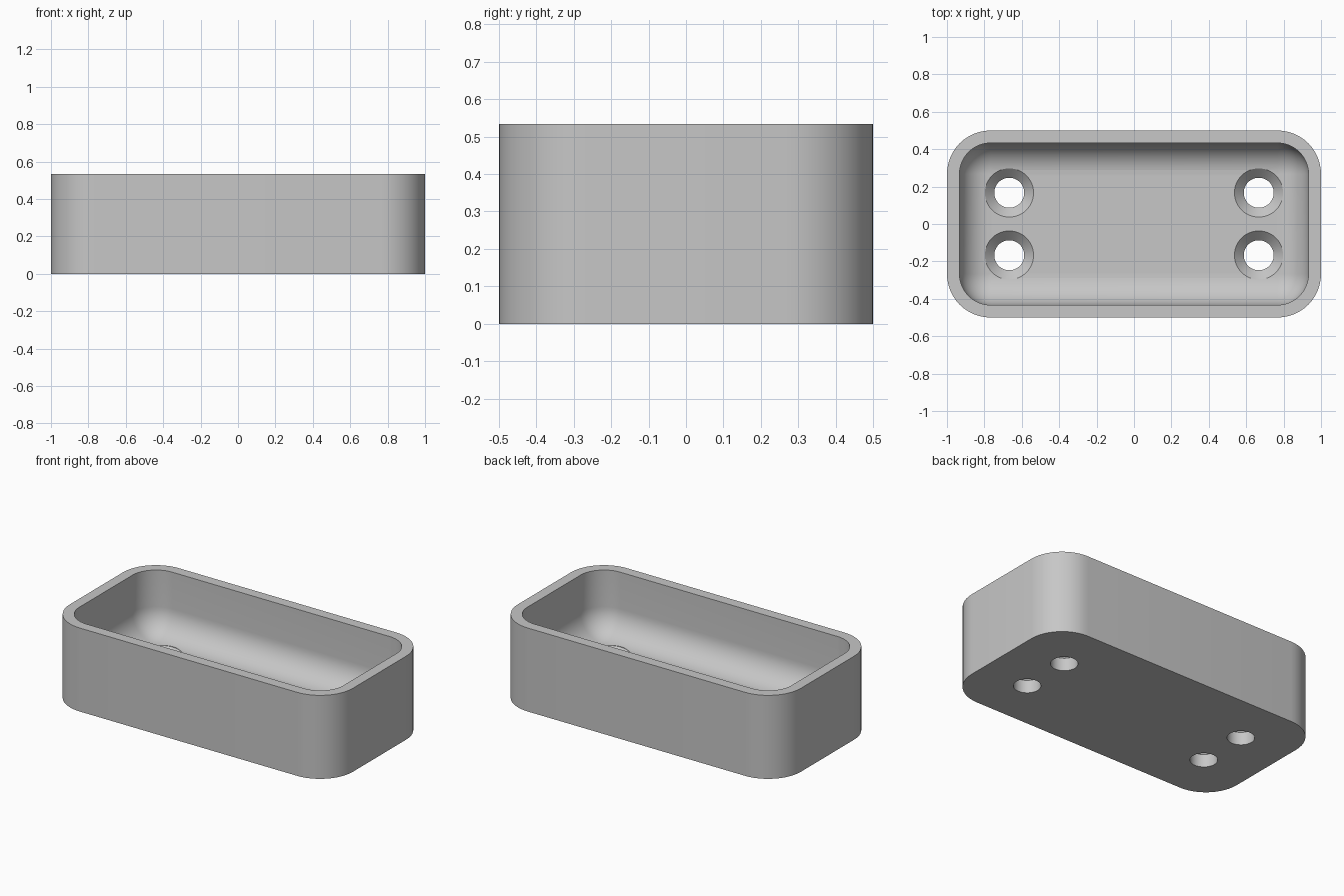
import bpy, bmesh
from math import sin, cos, pi, radians

if "Cube" in bpy.data.objects:
    bpy.data.objects.remove(bpy.data.objects["Cube"])

HEIGHT, FLOOR, WALL = 0.533, 0.133, 0.067
CORNER, FILLET = 0.233, 0.166
STEPS = 12

grey = bpy.data.materials.new("light grey")
grey.use_nodes = True
colour = (0.57, 0.57, 0.57, 1)
grey.diffuse_color = colour
grey.node_tree.nodes["Principled BSDF"].inputs["Base Color"].default_value = colour


def make_object(name, bm):
    bmesh.ops.remove_doubles(bm, verts=bm.verts, dist=1e-5)
    bmesh.ops.recalc_face_normals(bm, faces=bm.faces)
    mesh = bpy.data.meshes.new(name)
    bm.to_mesh(mesh)
    bm.free()
    mesh.materials.append(grey)
    obj = bpy.data.objects.new(name, mesh)
    bpy.context.collection.objects.link(obj)
    return obj


def rounded_ring(bm, inset, z):
    """Rounded rectangle, offset inwards from the outer wall."""
    r = max(CORNER - inset, 0.001)
    cx, cy = 1 - inset - r, 0.5 - inset - r
    ring = []
    for i, (sx, sy) in enumerate(((1, 1), (-1, 1), (-1, -1), (1, -1))):
        for k in range(STEPS + 1):
            a = (i + k / STEPS) * pi / 2
            ring.append(bm.verts.new((sx * cx + r * cos(a), sy * cy + r * sin(a), z)))
    return ring


def loft(bm, rings):
    for low, high in zip(rings, rings[1:]):
        for i in range(len(low)):
            j = (i + 1) % len(low)
            bm.faces.new((low[i], low[j], high[j], high[i]))
    bm.faces.new(rings[0][::-1])
    bm.faces.new(rings[-1])


# Tray: outer wall, rim, inner wall, then a rounded fillet down to the floor
profile = [(0, 0), (0, HEIGHT), (WALL, HEIGHT)]
for k in range(STEPS + 1):
    a = k / STEPS * pi / 2
    profile.append((WALL + FILLET * (1 - cos(a)), FLOOR + FILLET * (1 - sin(a))))
bm = bmesh.new()
loft(bm, [rounded_ring(bm, inset, z) for inset, z in profile])
tray = make_object("tray", bm)

# Countersunk screw holes, cut through the floor
HOLE, SINK = 0.08, 0.13
hole_profile = [(HOLE, -0.1), (HOLE, FLOOR - (SINK - HOLE)), (SINK, FLOOR), (SINK, FLOOR + 0.1)]
bm = bmesh.new()
for x in (-0.667, 0.667):
    for y in (-0.167, 0.167):
        loft(bm, [[bm.verts.new((x + r * cos(2 * pi * k / 48), y + r * sin(2 * pi * k / 48), z))
                   for k in range(48)] for r, z in hole_profile])
cutter = make_object("screw_hole_cutter", bm)
cutter.hide_render = True

cut = tray.modifiers.new("screw holes", 'BOOLEAN')
cut.operation = 'DIFFERENCE'
cut.solver = 'EXACT'
cut.object = cutter
bpy.ops.object.select_all(action='DESELECT')
tray.select_set(True)
bpy.context.view_layer.objects.active = tray
bpy.ops.object.modifier_apply(modifier=cut.name)
bpy.data.objects.remove(cutter)
bpy.ops.object.shade_smooth_by_angle(angle=radians(30))
